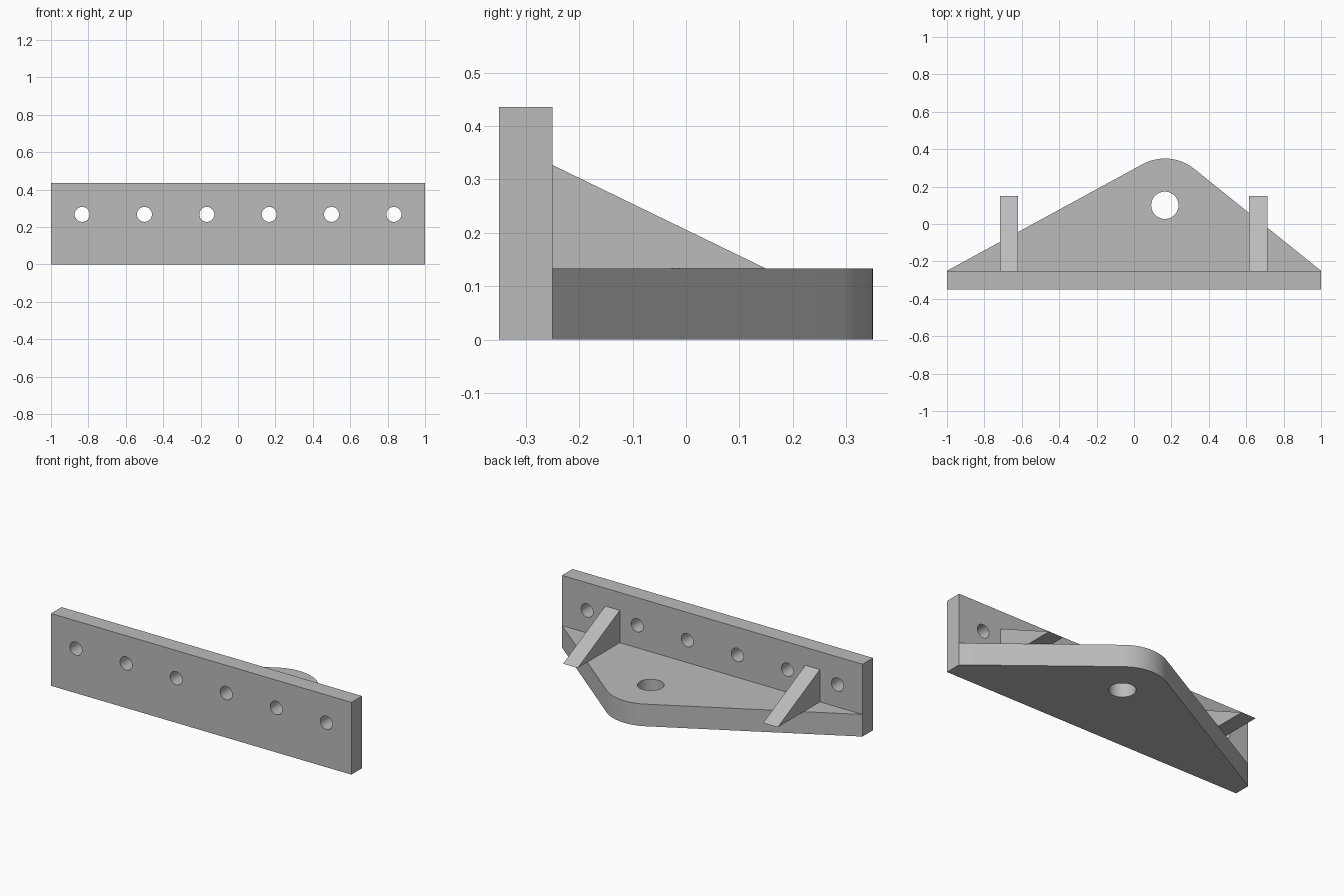
import bpy, bmesh, math
from mathutils import Vector, Matrix

cube = bpy.data.objects.get("Cube")
if cube:
    bpy.data.objects.remove(cube, do_unlink=True)

steel = bpy.data.materials.new("grey_steel")
steel.use_nodes = True
GREY = (0.5, 0.5, 0.5, 1)
steel.diffuse_color = GREY
steel.node_tree.nodes["Principled BSDF"].inputs["Base Color"].default_value = GREY

BACK_Y = -0.25      # rear face of the wall plate
BASE_H = 0.133      # thickness of the base plate


def prism(name, points, direction):
    """Extrude a closed outline along a direction."""
    bm = bmesh.new()
    face = bm.faces.new([bm.verts.new(p) for p in points])
    new = bmesh.ops.extrude_face_region(bm, geom=[face])["geom"]
    bmesh.ops.translate(bm, vec=direction,
                        verts=[v for v in new if isinstance(v, bmesh.types.BMVert)])
    bmesh.ops.recalc_face_normals(bm, faces=bm.faces)
    mesh = bpy.data.meshes.new(name)
    bm.to_mesh(mesh)
    bm.free()
    mesh.materials.append(steel)
    obj = bpy.data.objects.new(name, mesh)
    bpy.context.collection.objects.link(obj)
    return obj


def drill(obj, centres, radius, rotation):
    """Cut round through-holes with one helper mesh."""
    bm = bmesh.new()
    for c in centres:
        bmesh.ops.create_cone(bm, cap_ends=True, segments=48, radius1=radius, radius2=radius,
                              depth=0.5, matrix=Matrix.Translation(c) @ rotation)
    mesh = bpy.data.meshes.new(obj.name + "_drill")
    bm.to_mesh(mesh)
    bm.free()
    mesh.materials.append(steel)
    cutter = bpy.data.objects.new(mesh.name, mesh)
    bpy.context.collection.objects.link(cutter)
    cutter.hide_render = True
    mod = obj.modifiers.new("holes", "BOOLEAN")
    mod.object, mod.operation, mod.solver = cutter, "DIFFERENCE", "EXACT"
    bpy.ops.object.select_all(action="DESELECT")
    bpy.context.view_layer.objects.active = obj
    obj.select_set(True)
    bpy.ops.object.modifier_apply(modifier=mod.name)
    bpy.data.objects.remove(cutter, do_unlink=True)
    bpy.ops.object.shade_smooth_by_angle(angle=math.radians(30))


# Upright wall plate with a row of six bolt holes
wall = prism("wall_plate", [(-1, -0.35, 0), (1, -0.35, 0), (1, -0.35, 0.435), (-1, -0.35, 0.435)],
             (0, 0.1, 0))
drill(wall, [Vector(((i - 2.5) / 3, -0.3, 0.268)) for i in range(6)], 0.04,
      Matrix.Rotation(math.pi / 2, 4, "X"))

# Triangular base plate: two edges running tangent into a rounded nose
nose, nose_r = Vector((0.165, 0.1, 0)), 0.25


def tangent_angle(corner, side):
    d = corner - nose
    return math.atan2(d.y, d.x) + side * math.acos(nose_r / d.length)


left, right = Vector((1, BACK_Y, 0)), Vector((-1, BACK_Y, 0))
start = tangent_angle(left, 1)
end = tangent_angle(right, -1) % math.tau
STEPS = 24
arc = []
for i in range(STEPS + 1):
    a = start + (end - start) * i / STEPS
    arc.append(nose + nose_r * Vector((math.cos(a), math.sin(a), 0)))
base = prism("base_plate", [right, left] + arc, (0, 0, BASE_H))
drill(base, [nose], 0.073, Matrix.Identity(4))

# Sloping gussets standing on the base, overhanging its edges
for name, x in (("right_gusset", -0.716), ("left_gusset", 0.616)):
    prism(name, [(x, BACK_Y, BASE_H), (x, 0.15, BASE_H), (x, BACK_Y, 0.327)], (0.097, 0, 0))
